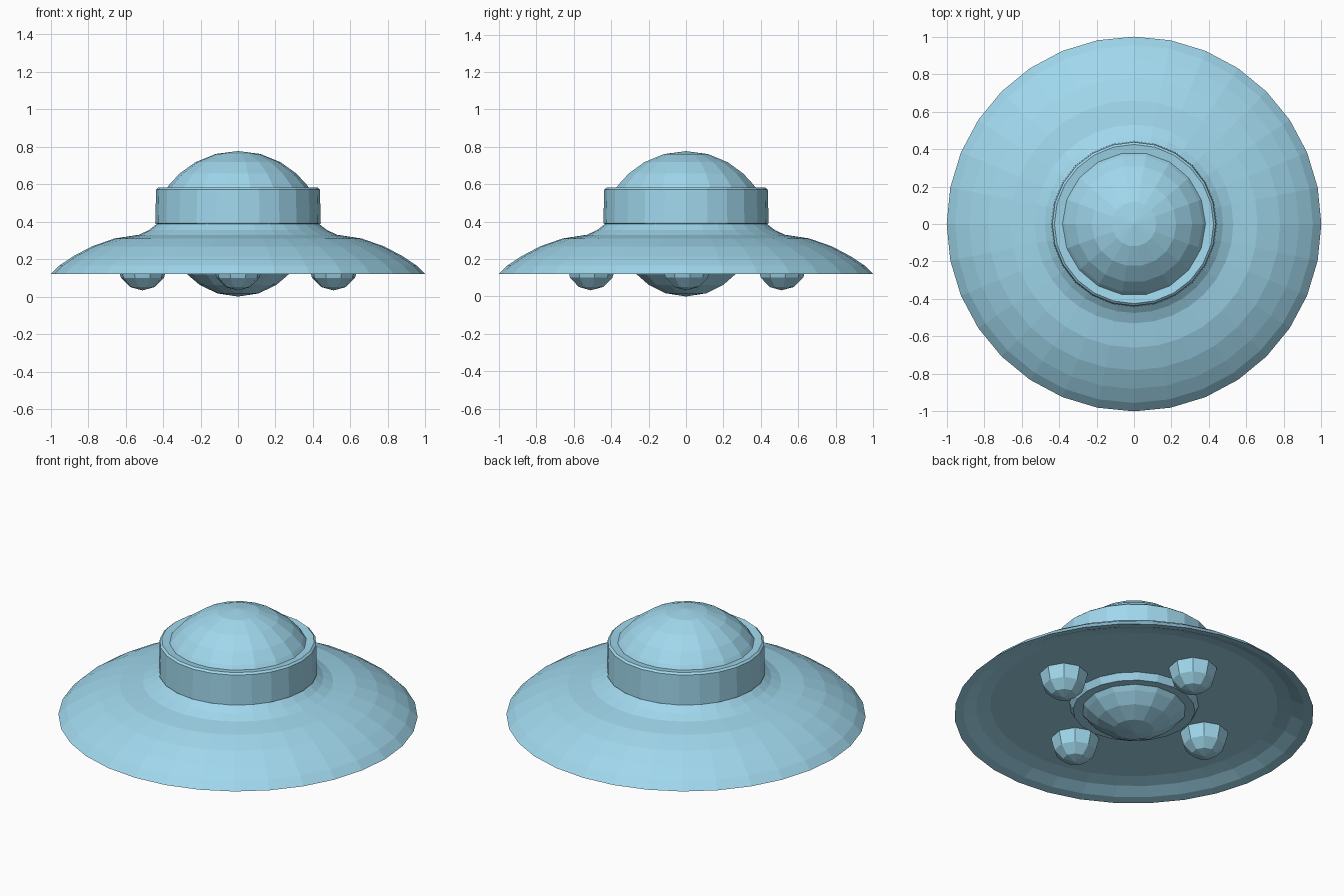
import bpy, bmesh
from math import sin, cos, pi, sqrt

if "Cube" in bpy.data.objects:
    bpy.data.objects.remove(bpy.data.objects["Cube"])

mat = bpy.data.materials.new("pale_blue")
mat.diffuse_color = (0.35, 0.68, 0.84, 1)
mat.use_nodes = True
mat.node_tree.nodes["Principled BSDF"].inputs["Base Color"].default_value = mat.diffuse_color


def finish(name, bm):
    bmesh.ops.recalc_face_normals(bm, faces=bm.faces[:])
    mesh = bpy.data.meshes.new(name)
    bm.to_mesh(mesh)
    bm.free()
    mesh.materials.append(mat)
    obj = bpy.data.objects.new(name, mesh)
    bpy.context.collection.objects.link(obj)
    return obj


def lathe(name, profile, sides):
    """Revolve (radius, z) points around z; radius 0 becomes a single pole."""
    bm = bmesh.new()
    rings = []
    for r, z in profile:
        if r == 0:
            rings.append([bm.verts.new((0, 0, z))] * sides)
        else:
            rings.append([bm.verts.new((r * cos(2 * pi * i / sides),
                                        r * sin(2 * pi * i / sides), z))
                          for i in range(sides)])
    for a, b in zip(rings, rings[1:]):
        for i in range(sides):
            j = (i + 1) % sides
            corners = list(dict.fromkeys((a[i], a[j], b[j], b[i])))
            if len(corners) > 2:
                bm.faces.new(corners)
    return finish(name, bm)


def cap_profile(radius, base_z, tip_z, steps):
    """Spherical cap from its base circle to its tip."""
    h = abs(tip_z - base_z)
    R = (radius ** 2 + h ** 2) / (2 * h)
    sign = 1 if tip_z > base_z else -1
    radii = [radius * cos(pi / 2 * k / steps) for k in range(steps)]
    pts = [(r, base_z + sign * (h - R + sqrt(R * R - r * r))) for r in radii]
    return pts + [(0, tip_z)]


# Saucer: flat recessed underside, curved lip, domed top, shoulder under the collar
lathe("saucer_hull", [
    (0, 0.18), (0.80, 0.18), (0.88, 0.162), (0.95, 0.13), (1.0, 0.12),
    (0.955, 0.165), (0.88, 0.215), (0.78, 0.268), (0.66, 0.31),
    (0.53, 0.33), (0.475, 0.355), (0.43, 0.39)], 32)

# Cabin collar with a small lip on its top edge
lathe("cabin_collar", [
    (0.43, 0.388), (0.442, 0.39), (0.437, 0.572), (0.425, 0.582), (0.37, 0.575)], 24)

# Cabin dome
lathe("cabin_dome", cap_profile(0.385, 0.572, 0.777, 5), 18)

# Belly ring and belly dome
lathe("belly_ring", [(0.36, 0.18), (0.34, 0.14), (0.28, 0.142)], 20)
lathe("belly_dome", cap_profile(0.29, 0.142, 0.0, 4), 14)

# Four landing pods around the belly
for name, x, y in (("right_pod", 0.51, 0), ("back_pod", 0, 0.51),
                   ("left_pod", -0.51, 0), ("front_pod", 0, -0.51)):
    bm = bmesh.new()
    bmesh.ops.create_uvsphere(bm, u_segments=9, v_segments=6, radius=0.135)
    pod = finish(name, bm)
    pod.location = (x, y, 0.168)
